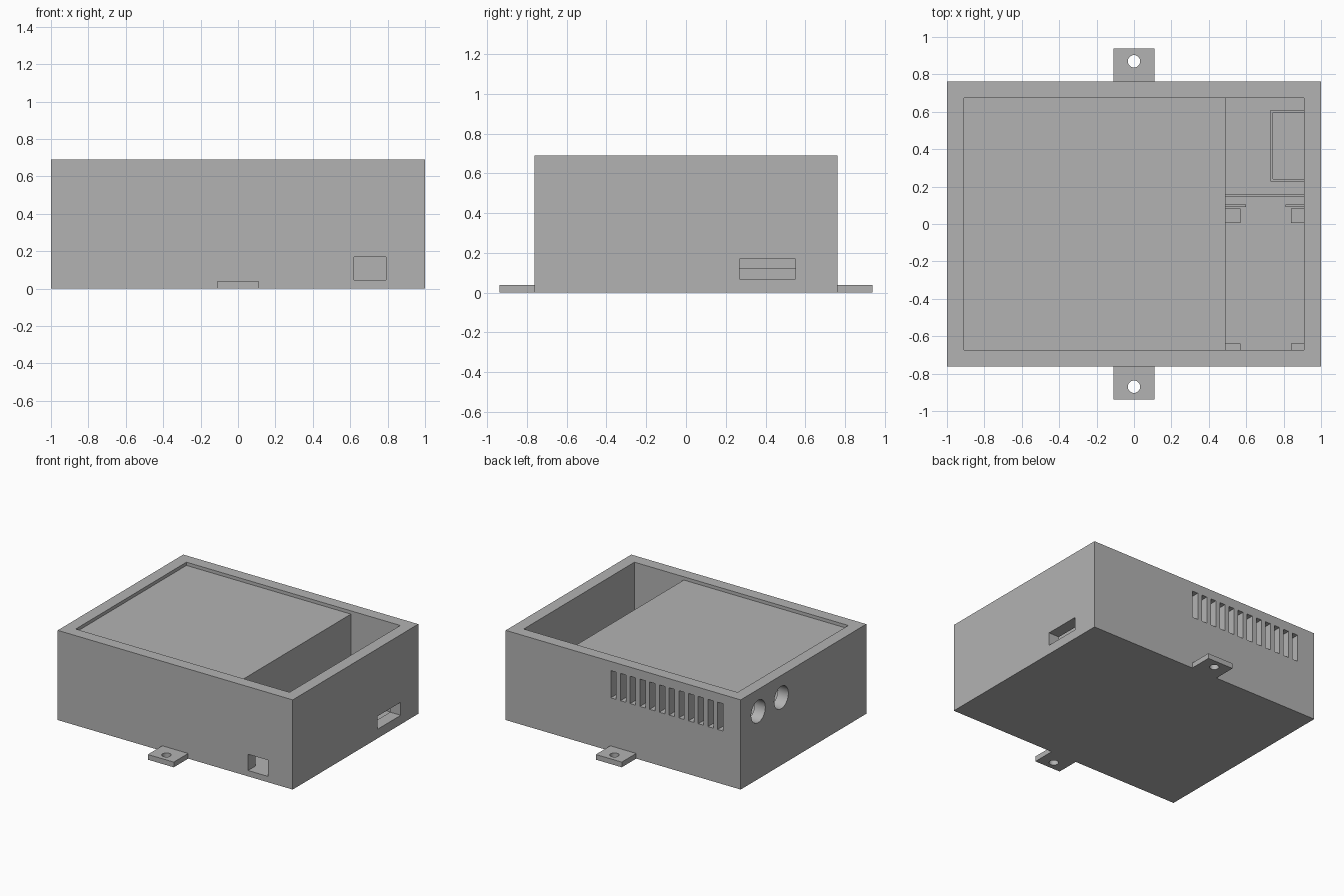
import bpy
import bmesh
from mathutils import Matrix, Vector

if "Cube" in bpy.data.objects:
    bpy.data.objects.remove(bpy.data.objects["Cube"], do_unlink=True)

grey = bpy.data.materials.new("plain grey")
grey.use_nodes = True
COLOUR = (0.45, 0.45, 0.45, 1)
grey.diffuse_color = COLOUR
grey.node_tree.nodes["Principled BSDF"].inputs["Base Color"].default_value = COLOUR


def finish(name, bm):
    mesh = bpy.data.meshes.new(name)
    bm.to_mesh(mesh)
    bm.free()
    mesh.materials.append(grey)
    obj = bpy.data.objects.new(name, mesh)
    bpy.context.collection.objects.link(obj)
    return obj


def boxes(name, *spans):
    """One object from boxes given as (x, y, z) ranges."""
    bm = bmesh.new()
    for span in spans:
        low, high = (Vector(corner) for corner in zip(*span))
        size = Matrix.Diagonal((*(high - low), 1))
        bmesh.ops.create_cube(bm, size=1, matrix=Matrix.Translation((low + high) / 2) @ size)
    return finish(name, bm)


def cylinders(name, centres, radius, depth, axis="Z"):
    bm = bmesh.new()
    turn = Matrix.Rotation(1.570796, 4, "Y") if axis == "X" else Matrix()
    for centre in centres:
        bmesh.ops.create_cone(bm, cap_ends=True, segments=40, radius1=radius, radius2=radius,
                              depth=depth, matrix=Matrix.Translation(centre) @ turn)
    return finish(name, bm)


def cut(target, *cutters):
    """Subtract each cutter from the target and discard it."""
    bpy.context.view_layer.objects.active = target
    for cutter in cutters:
        cutter.hide_render = True
        mod = target.modifiers.new("cut", "BOOLEAN")
        mod.operation = "DIFFERENCE"
        mod.solver = "EXACT"
        mod.object = cutter
        bpy.ops.object.modifier_apply(modifier=mod.name)
        bpy.data.objects.remove(cutter, do_unlink=True)


W, D, H = 1.0, 0.763, 0.69      # outer half width, half depth, height
IW, ID = 0.91, 0.673            # inner half width and half depth
FLOOR = 0.045
BAY = 0.49                      # left end of the covered chamber

# Case with its cavity, ports, cable holes and vents
case = boxes("case", ((-W, W), (-D, D), (0, H)))
vents = [((x - 0.023, x + 0.023), (0.6, 0.85), (0.41, 0.62))
         for x in (0.083 - 0.0827 * i for i in range(12))]
cut(case,
    boxes("cavity_cutter", ((-IW, IW), (-ID, ID), (FLOOR, 1))),
    boxes("front_port_cutter", ((0.62, 0.79), (-0.85, -0.6), (FLOOR, 0.17))),
    boxes("side_port_cutter", ((0.85, 1.1), (0.27, 0.55), (0.07, 0.17))),
    cylinders("cable_hole_cutter", [(-W, 0.55, 0.52), (-W, 0.27, 0.52)], 0.086, 0.4, "X"),
    boxes("vent_cutter", *vents))

# Cover over the large chamber, and the wall beside the open bay
boxes("cover", ((-IW, BAY), (-ID, ID), (0.63, 0.665)))
boxes("partition", ((BAY - 0.045, BAY), (-ID, ID), (FLOOR, 0.63)))

# Mounting tabs with screw holes
for side, name in ((-1, "front_tab"), (1, "back_tab")):
    tab = boxes(name, ((-0.11, 0.11), sorted((side * D, side * 0.938)), (0, 0.04)))
    cut(tab, cylinders("screw_hole_cutter", [(0, side * 0.87, 0.02)], 0.033, 0.2))

# Board supports, stops, divider and holder on the floor of the bay
boxes("bay_divider", ((BAY, IW), (0.145, 0.16), (FLOOR, 0.2)))
for name, inner, outer in (("right", BAY, BAY + 0.08), ("left", IW - 0.07, IW)):
    boxes(name + "_board_rests",
          ((inner, outer), (-ID, -0.64), (FLOOR, 0.08)),
          ((inner, outer), (0.005, 0.083), (FLOOR, 0.08)))
boxes("board_stops",
      ((BAY, 0.6), (0.09, 0.103), (FLOOR, 0.14)),
      ((0.81, IW), (0.09, 0.103), (FLOOR, 0.14)))
boxes("port_holder",
      ((0.73, 0.743), (0.227, 0.61), (FLOOR, 0.125)),
      ((0.743, IW), (0.227, 0.24), (FLOOR, 0.125)),
      ((0.743, IW), (0.597, 0.61), (FLOOR, 0.125)))

# Keep flat faces crisp and round the bores
bpy.ops.object.select_all(action="DESELECT")
for obj in bpy.context.collection.objects:
    if obj.type == "MESH" and grey.name in obj.data.materials:
        obj.select_set(True)
        bpy.context.view_layer.objects.active = obj
bpy.ops.object.shade_smooth_by_angle(angle=0.5)
